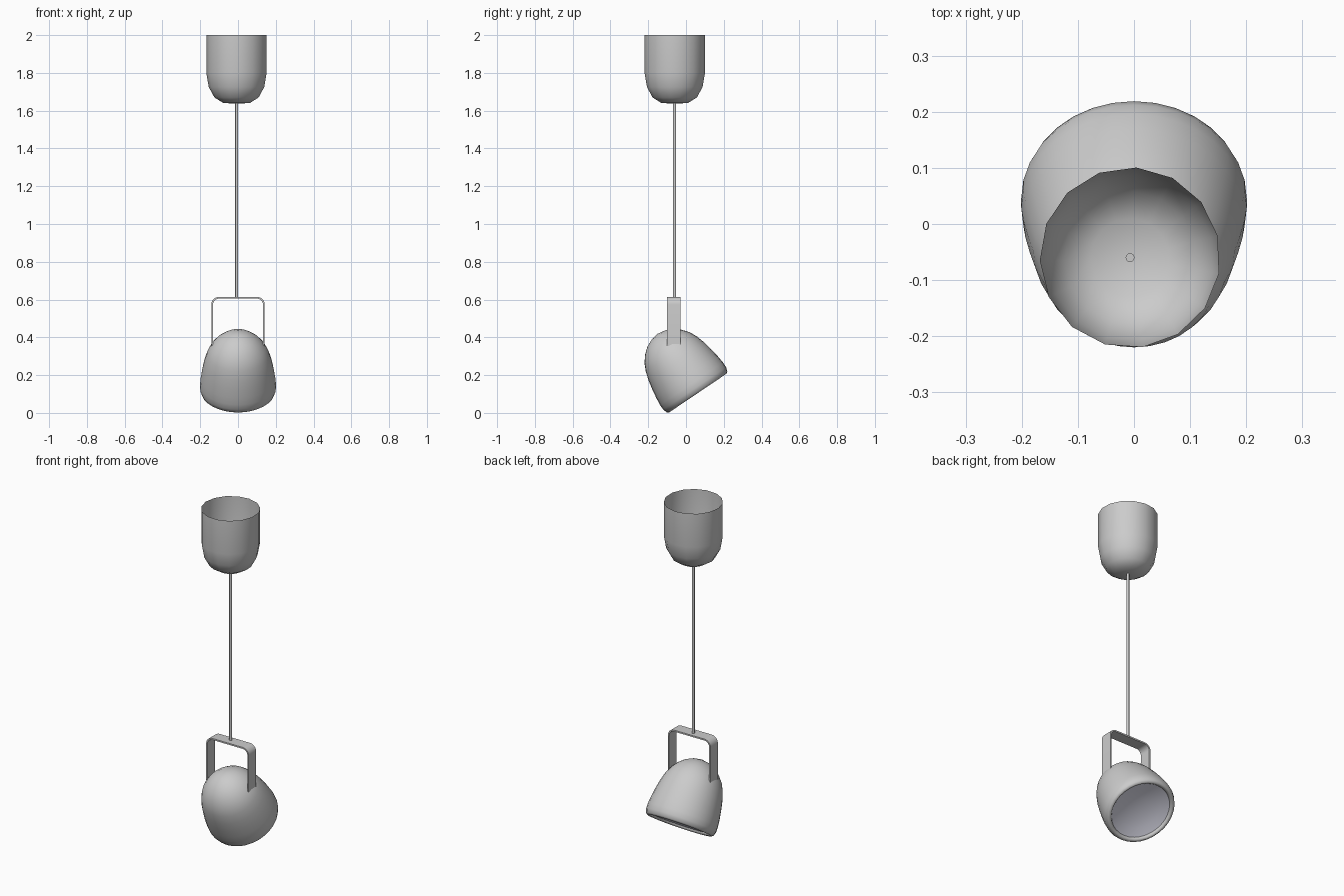
import bpy, bmesh
from math import radians, cos, sin, pi
from mathutils import Matrix

if "Cube" in bpy.data.objects:
    bpy.data.objects.remove(bpy.data.objects["Cube"])


def finish(name, bm, matrix=None, angle=40):
    bmesh.ops.remove_doubles(bm, verts=bm.verts, dist=1e-5)
    if matrix:
        bm.transform(matrix)
    mesh = bpy.data.meshes.new(name)
    bm.to_mesh(mesh)
    bm.free()
    obj = bpy.data.objects.new(name, mesh)
    bpy.context.collection.objects.link(obj)
    bpy.ops.object.select_all(action='DESELECT')
    obj.select_set(True)
    bpy.context.view_layer.objects.active = obj
    bpy.ops.object.shade_smooth_by_angle(angle=radians(angle))
    return obj


def lathe(name, profile, steps, matrix, phase=0, angle=40):
    """Revolve (radius, height) points, listed bottom to top on the outside."""
    bm = bmesh.new()
    rings = []
    for r, z in profile:
        if r == 0:
            rings.append([bm.verts.new((0, 0, z))] * steps)
        else:
            angs = [phase + 2 * pi * i / steps for i in range(steps)]
            rings.append([bm.verts.new((r * cos(a), r * sin(a), z)) for a in angs])
    for lo, hi in zip(rings, rings[1:]):
        for i in range(steps):
            j = (i + 1) % steps
            bm.faces.new(list(dict.fromkeys((lo[i], lo[j], hi[j], hi[i]))))
    return finish(name, bm, matrix, angle)


AX, AY = -0.007, -0.06
stem = Matrix.Translation((AX, AY, 0))
tilt = Matrix.Translation((0, 0.0625, 0.105)) @ Matrix.Rotation(radians(34), 4, 'X')

# Ceiling cup, open at the top
lathe("ceiling_cup",
      [(0, 1.638), (0.07, 1.64), (0.118, 1.67), (0.148, 1.725), (0.161, 1.80), (0.161, 2.0)],
      15, stem, radians(86), 50)

# Hanging cord
lathe("cord", [(0, 0.605), (0.008, 0.605), (0.008, 1.645), (0, 1.645)], 10, stem)

# Tilted shade: inner lip, rounded rim and dome
lathe("shade",
      [(0.166, 0.03), (0.168, 0.012), (0.175, 0.002), (0.184, 0.0), (0.194, 0.008),
       (0.201, 0.03), (0.201, 0.06), (0.197, 0.10), (0.189, 0.15), (0.179, 0.20),
       (0.164, 0.25), (0.145, 0.29), (0.117, 0.325), (0.085, 0.352), (0.045, 0.371), (0, 0.379)],
      32, tilt, 0, 60)

# Shallow diffuser inside the rim
lens = lathe("diffuser", [(0, 0.040), (0.06, 0.037), (0.12, 0.028), (0.168, 0.014)], 32, tilt)
mat = bpy.data.materials.new("pale_diffuser")
mat.diffuse_color = (0.72, 0.72, 0.82, 1)
mat.use_nodes = True
mat.node_tree.nodes["Principled BSDF"].inputs["Base Color"].default_value = mat.diffuse_color
lens.data.materials.append(mat)


# Flat strap bracket with rounded corners
def strap(half, top, rad, bottom):
    pts = [(half, bottom)]
    for i in range(7):
        a = pi / 2 * i / 6
        pts.append((half - rad + rad * cos(a), top - rad + rad * sin(a)))
    return pts + [(-x, z) for x, z in reversed(pts)]


T = 0.009
outer = strap(0.141, 0.614, 0.04, 0.355)
inner = strap(0.141 - T, 0.614 - T, 0.04 - T, 0.355)
bm = bmesh.new()
sections = []
for (xo, zo), (xi, zi) in zip(outer, inner):
    sections.append([bm.verts.new(p) for p in
                     ((xo, -0.10, zo), (xo, -0.03, zo), (xi, -0.03, zi), (xi, -0.10, zi))])
for a, b in zip(sections, sections[1:]):
    for i in range(4):
        j = (i + 1) % 4
        bm.faces.new((a[i], a[j], b[j], b[i]))
bm.faces.new(sections[0][::-1])
bm.faces.new(sections[-1])
bmesh.ops.recalc_face_normals(bm, faces=bm.faces)
finish("bracket", bm)
